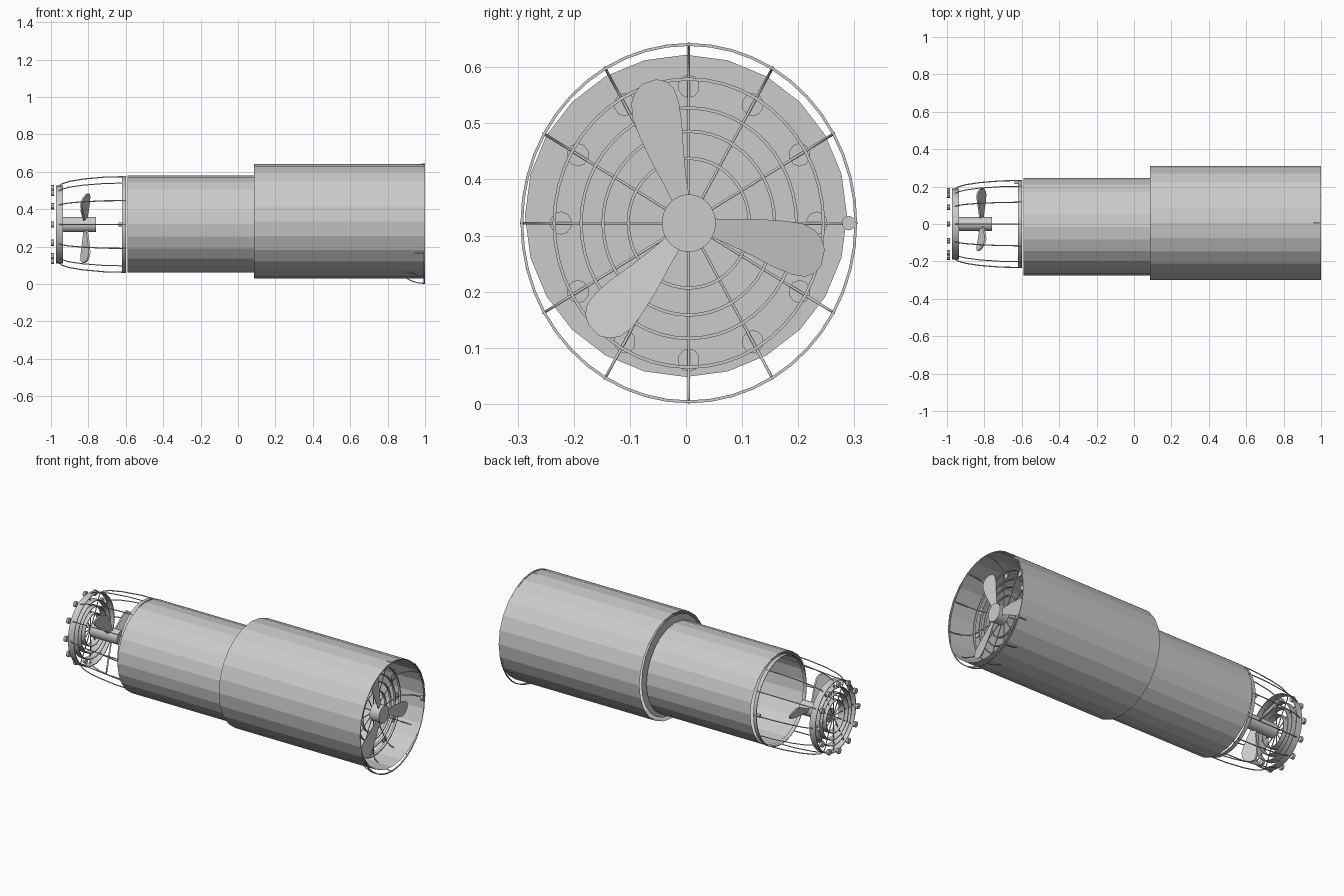
import bpy, bmesh
from math import sin, cos, pi, radians

if "Cube" in bpy.data.objects:
    bpy.data.objects.remove(bpy.data.objects["Cube"])


def make_object(name, verts, faces, smooth=False):
    mesh = bpy.data.meshes.new(name)
    mesh.from_pydata(verts, [], faces)
    bm = bmesh.new()
    bm.from_mesh(mesh)
    bmesh.ops.recalc_face_normals(bm, faces=bm.faces)
    bm.to_mesh(mesh)
    bm.free()
    ob = bpy.data.objects.new(name, mesh)
    bpy.context.collection.objects.link(ob)
    if smooth:
        bpy.ops.object.select_all(action='DESELECT')
        ob.select_set(True)
        bpy.context.view_layer.objects.active = ob
        bpy.ops.object.shade_smooth_by_angle(angle=radians(40))
    return ob


def lathe(name, profile, place, n, closed=False, smooth=False):
    """Revolve (axial, radius) points; place maps (axial, u, v) to world."""
    verts = [place(a, r * sin(2 * pi * i / n), r * cos(2 * pi * i / n))
             for a, r in profile for i in range(n)]
    m = len(profile)
    faces = []
    for j in range(m if closed else m - 1):
        k = (j + 1) % m
        for i in range(n):
            i2 = (i + 1) % n
            faces.append((j * n + i, j * n + i2, k * n + i2, k * n + i))
    if not closed and profile[0][1] < 0.2 and m == 2:
        faces += [tuple(range(n)), tuple(range(n, 2 * n))]
    return make_object(name, verts, faces, smooth)


def world(cy, cz):
    return lambda a, u, v: (a, cy + u, cz + v)


# Telescoping body: open outer sleeve, its end plate, and the narrower tube
lathe("outer_sleeve", [(0.085, 0.305), (1.0, 0.305)], world(0.005, 0.335), 24)
make_object("sleeve_end_plate",
            [(0.09, 0.287 * sin(i * pi / 12), 0.335 + 0.287 * cos(i * pi / 12)) for i in range(24)],
            [tuple(range(24))])
lathe("inner_tube", [(-0.59, 0.26), (0.085, 0.26)], world(-0.015, 0.32), 24)


def spokes(name, place, wire):
    curve = bpy.data.curves.new(name, 'CURVE')
    curve.dimensions = '3D'
    curve.bevel_depth = wire
    curve.bevel_resolution = 1
    path = [(0.06, 0.0), (0.06, 0.4), (0.05, 0.72), (0.06, 0.8), (0.1, 0.845),
            (0.2, 0.895), (0.4, 0.945), (0.7, 0.985), (1.0, 0.995)]
    for k in range(12):
        t = k * pi / 6
        spline = curve.splines.new('POLY')
        spline.points.add(len(path) - 1)
        for p, (a, r) in zip(spline.points, path):
            p.co = (*place(a, r * sin(t), r * cos(t)), 1)
    ob = bpy.data.objects.new(name, curve)
    bpy.context.collection.objects.link(ob)
    bpy.ops.object.select_all(action='DESELECT')
    ob.select_set(True)
    bpy.context.view_layer.objects.active = ob
    bpy.ops.object.convert(target='MESH')


def band(name, a0, a1, r, w, place):
    return lathe(name, [(a0, r - w), (a1, r - w), (a1, r + w), (a0, r + w)],
                 place, 48, closed=True, smooth=True)


def blade(name, angle, place):
    # (radius, trailing edge, leading edge), twisted along the axis
    rows = [(0.10, -0.04, 0.05), (0.25, -0.06, 0.08), (0.40, -0.09, 0.115),
            (0.55, -0.125, 0.14), (0.66, -0.14, 0.15), (0.74, -0.135, 0.13),
            (0.79, -0.105, 0.09), (0.82, -0.05, 0.04)]
    verts, faces = [], []
    for side in (-0.012, 0.012):
        for r, lo, hi in rows:
            for s in (lo, (lo + hi) / 2, hi):
                u = r * cos(angle) - s * sin(angle)
                v = r * sin(angle) + s * cos(angle)
                verts.append(place(0.43 + 0.4 * s + side, u, v))
    n = len(rows)
    for j in range(n - 1):
        for c in range(2):
            q = [j * 3 + c, j * 3 + c + 1, j * 3 + c + 4, j * 3 + c + 3]
            faces += [q, [i + 3 * n for i in q]]
        for c in (0, 2):
            faces.append([j * 3 + c, j * 3 + c + 3, j * 3 + c + 3 + 3 * n, j * 3 + c + 3 * n])
    for c in (0, 1, 3 * n - 3, 3 * n - 2):
        faces.append([c, c + 1, c + 1 + 3 * n, c + 3 * n])
    make_object(name, verts, faces, True)


def fan(prefix, x0, dx, cy, cz, ry, rz, flip, wire):
    def place(a, u, v):
        return (x0 + dx * a, cy + ry * u, cz + rz * v * flip)

    # Cage: rim, concentric face rings and bent wire spokes
    band(prefix + "_cage_rim", 0.945, 1.0, 0.992, 0.008, place)
    for i, r in enumerate((0.36, 0.51, 0.64, 0.80)):
        band(f"{prefix}_face_ring_{i + 1}", 0.02, 0.12, r, 0.009, place)
    spokes(prefix + "_cage_spokes", place, wire)

    # Propeller: hub and three broad twisted blades
    lathe(prefix + "_hub", [(0.11, 0.16), (0.58, 0.16)], place, 32, smooth=True)
    for k in range(3):
        blade(f"{prefix}_blade_{k + 1}", radians(107 + 120 * k), place)

    # Plain raised hour markers around the face
    for k in range(12):
        t = k * pi / 6

        def at(a, u, v, t=t):
            return place(a, 0.76 * sin(t) + u, 0.76 * cos(t) + v)
        lathe(f"{prefix}_marker_{k + 1}", [(-0.05, 0.065), (-0.01, 0.065)], at, 10)

    # Small screw on the rim
    lathe(prefix + "_rim_screw", [(0.9, 0.04), (0.99, 0.04)],
          lambda a, u, v: place(a, u + 0.95, v), 12)


fan("rear_fan", -0.98, 0.38, 0.0, 0.318, 0.234, 0.257, -1, 0.003)
fan("front_fan", 0.87, 0.13, 0.005, 0.322, 0.30, 0.321, 1, 0.0028)
